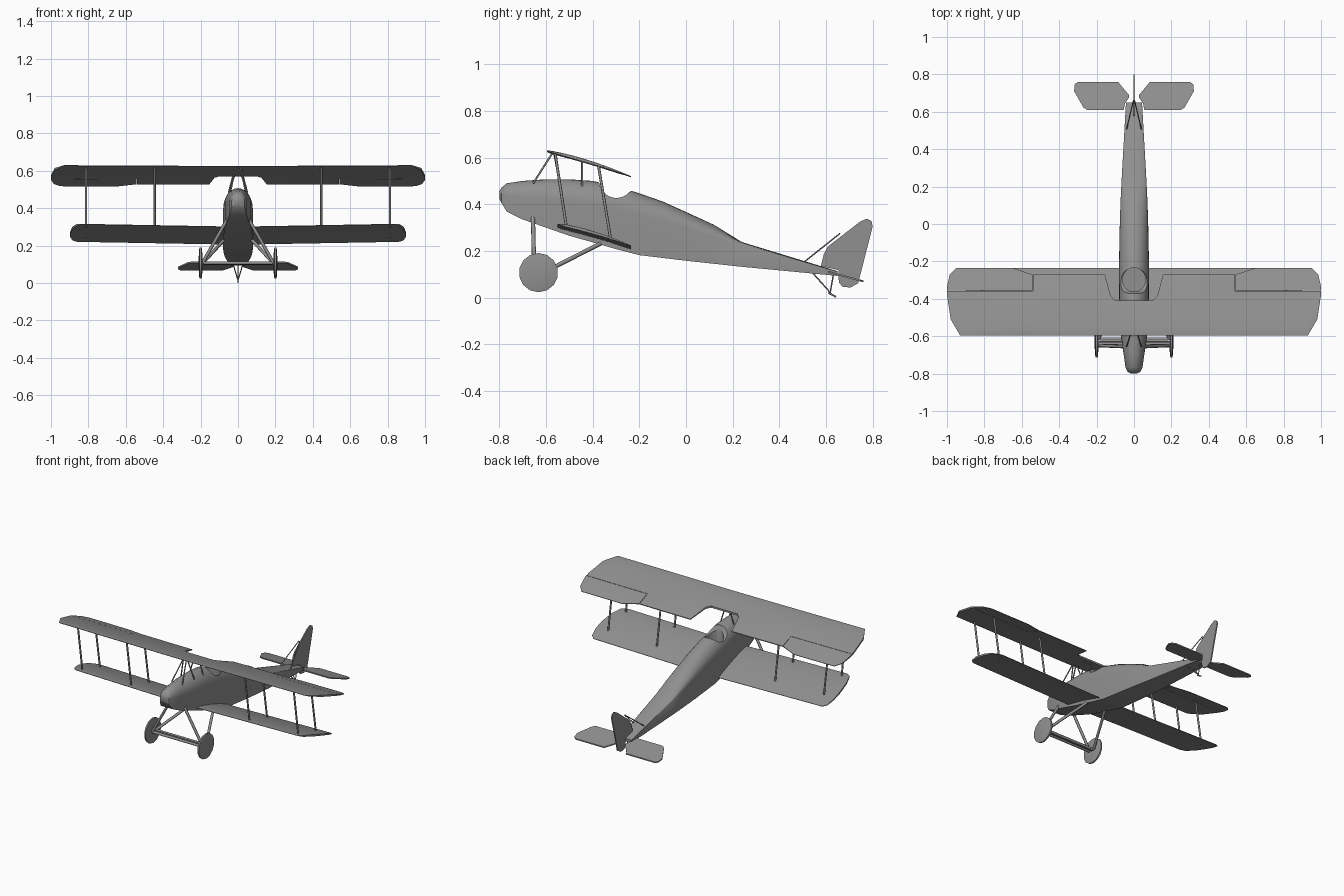
import bpy, bmesh, math
from mathutils import Vector

if "Cube" in bpy.data.objects:
    bpy.data.objects.remove(bpy.data.objects["Cube"])

# Dark grey finish shared by every part
grey = bpy.data.materials.new("dark_grey")
grey.diffuse_color = (.28, .28, .28, 1)
grey.use_nodes = True
grey.node_tree.nodes["Principled BSDF"].inputs["Base Color"].default_value = grey.diffuse_color


def finish(name, bm, angle=35):
    bmesh.ops.recalc_face_normals(bm, faces=bm.faces)
    me = bpy.data.meshes.new(name)
    bm.to_mesh(me)
    bm.free()
    me.materials.append(grey)
    ob = bpy.data.objects.new(name, me)
    bpy.context.collection.objects.link(ob)
    bpy.ops.object.select_all(action='DESELECT')
    ob.select_set(True)
    bpy.context.view_layer.objects.active = ob
    bpy.ops.object.shade_smooth_by_angle(angle=math.radians(angle))
    return ob


def loft(bm, rings):
    """Skin closed rings of equal length and cap both ends."""
    vs = [[bm.verts.new(p) for p in r] for r in rings]
    n = len(vs[0])
    for a, b in zip(vs, vs[1:]):
        for i in range(n):
            j = (i + 1) % n
            bm.faces.new((a[i], a[j], b[j], b[i]))
    bm.faces.new(vs[0][::-1])
    bm.faces.new(vs[-1])


def rods(name, segs, mirror=True, sides=8):
    """Round struts (start, end, radius), mirrored over x = 0."""
    bm = bmesh.new()
    for a, b, r in segs:
        for s in ((1, -1) if mirror else (1,)):
            p, q = Vector((a[0] * s, *a[1:])), Vector((b[0] * s, *b[1:]))
            d = (q - p).normalized()
            u = d.orthogonal().normalized()
            v = d.cross(u)
            ts = [2 * math.pi * k / sides for k in range(sides)]
            loft(bm, [[c + (u * math.cos(t) + v * math.sin(t)) * r for t in ts] for c in (p, q)])
    return finish(name, bm, 50)


def wing(name, stations, lead, trail, dihedral, camber=0.008, thick=0.009):
    """Cambered wing from (x, y_lead, y_trail) stations; lead/trail are (y, z)."""
    def section(x, ya, yb, n=9):
        up, low = [], []
        for k in range(n + 1):
            y = ya + (yb - ya) * (k / n) ** 1.3
            u = min(max((y - lead[0]) / (trail[0] - lead[0]), 0), 1)
            z = lead[1] + (trail[1] - lead[1]) * u + camber * 4 * u * (1 - u) + dihedral * abs(x)
            h = thick * (0.15 + 1.5 * math.sqrt(u) * (1 - u))
            up.append((x, y, z + h))
            low.append((x, y, z - h))
        return up + low[::-1]
    bm = bmesh.new()
    loft(bm, [section(*s) for s in stations])
    return finish(name, bm)


def both(half):
    return [(-x, a, b) for x, a, b in half[::-1]] + half


# Fuselage: flat sides and belly, rounded decking (y, half width, bottom, shoulder, top)
hull = [(-.80, .015, .425, .44, .455), (-.79, .034, .405, .44, .472), (-.768, .045, .368, .437, .49),
        (-.70, .055, .335, .43, .50), (-.60, .07, .30, .42, .507), (-.50, .076, .265, .41, .507),
        (-.40, .079, .237, .40, .50), (-.30, .08, .208, .378, .478), (-.20, .08, .182, .352, .447),
        (-.10, .078, .17, .327, .412), (0, .076, .158, .30, .367), (.12, .072, .145, .266, .312),
        (.24, .066, .132, .23, .238), (.65, .043, .093, .111, .113)]
bm = bmesh.new()
loft(bm, [[(-w, y, zb), (w, y, zb)] +
          [(w * math.cos(math.pi * k / 14), y, zs + (zt - zs) * math.sin(math.pi * k / 14)) for k in range(15)]
          for y, w, zb, zs, zt in hull])
fuselage = finish("fuselage", bm)

# Cockpit: saddle-shaped opening plus hollow well
ring = [2 * math.pi * k / 32 for k in range(32)]
bm = bmesh.new()
loft(bm, [[(x, -.298 + .075 * math.cos(t), .505 + .078 * math.sin(t)) for t in ring] for x in (-.2, .2)])
saddle = finish("cockpit_saddle_cutter", bm)
bm = bmesh.new()
loft(bm, [[(.061 * math.cos(t), -.298 + .064 * math.sin(t), z) for t in ring] for z in (.3, .6)])
well = finish("cockpit_well_cutter", bm)
bpy.ops.object.select_all(action='DESELECT')
fuselage.select_set(True)
bpy.context.view_layer.objects.active = fuselage
for cutter in (saddle, well):
    cutter.hide_render = True
    mod = fuselage.modifiers.new("cut", 'BOOLEAN')
    mod.operation, mod.solver, mod.object = 'DIFFERENCE', 'EXACT', cutter
    bpy.ops.object.modifier_apply(modifier=mod.name)
    bpy.data.objects.remove(cutter)
bpy.ops.object.shade_smooth_by_angle(angle=math.radians(35))

# Upper wing with centre cutout, and separate ailerons
UL, UT = (-.595, .624), (-.235, .514)
wing("upper_wing", both([(.10, -.595, -.41), (.125, -.595, -.385), (.155, -.595, -.27), (.539, -.595, -.27),
                         (.54, -.595, -.358), (.93, -.595, -.358), (.98, -.51, -.358), (1, -.38, -.358)]),
     UL, UT, .005)
for side, s in (("right", 1), ("left", -1)):
    wing(side + "_aileron", [(x * s, a, b) for x, a, b in
         [(.542, -.356, -.27), (.65, -.356, -.235), (.95, -.356, -.235), (.985, -.356, -.27), (1, -.356, -.335)]],
         UL, UT, .005)

# Lower wing
wing("lower_wing", both([(.02, -.55, -.235), (.83, -.55, -.235), (.86, -.53, -.235), (.885, -.46, -.255),
                         (.897, -.37, -.31)]), (-.55, .30), (-.235, .206), .018)

# Struts between the wings, and above the fuselage
rods("wing_struts", [s for x in (.445, .812) for s in
                     (((x, -.56, .615), (x, -.512, .30), .006), ((x, -.375, .565), (x, -.322, .245), .006))])
rods("centre_struts", [((.012, -.572, .62), (.04, -.655, .49), .004),
                       ((.015, -.565, .618), (.05, -.54, .485), .004),
                       ((.015, -.445, .588), (.05, -.445, .475), .004)])

# Undercarriage legs and axle
rods("undercarriage_legs", [((.055, -.656, .345), (.19, -.65, .107), .009),
                            ((.07, -.36, .235), (.19, -.615, .105), .009)])
rods("axle", [((-.2, -.632, .107), (.2, -.632, .107), .006),
              ((-.185, -.65, .107), (.185, -.65, .107), .009),
              ((-.185, -.615, .105), (.185, -.615, .105), .009)], mirror=False)

# Disc wheels
for side, cx in (("right", .2), ("left", -.2)):
    bm = bmesh.new()
    ts = [2 * math.pi * (k + .5) / 14 for k in range(14)]
    loft(bm, [[(cx + dx, -.632 + r * math.cos(t), .107 + r * math.sin(t)) for t in ts]
              for dx, r in ((-.011, .018), (-.008, .07), (-.005, .084), (.005, .084), (.008, .07), (.011, .018))])
    finish(side + "_wheel", bm)

# Tailplane halves: thin sloping plates
tail = [(.027, .69), (.085, .76), (.30, .76), (.318, .745), (.32, .71), (.27, .622), (.25, .61), (.055, .61),
        (.048, .645), (.027, .675)]
for side, s in (("right", 1), ("left", -1)):
    bm = bmesh.new()
    loft(bm, [[(x * s, y, .113 - .27 * (y - .6) + d) for x, y in tail] for d in (-.004, .004)])
    finish(side + "_tailplane", bm)

# Fin and rudder
fin = [(.607, .218), (.745, .325), (.775, .338), (.795, .328), (.8, .305), (.738, .062), (.705, .043), (.67, .047),
       (.655, .065), (.653, .118), (.578, .135), (.59, .185)]
bm = bmesh.new()
loft(bm, [[(x, y, z) for y, z in fin] for x in (-.004, .004)])
finish("fin_and_rudder", bm)

# Fin braces and tail skid
rods("fin_braces", [((.04, .505, .152), (.003, .66, .275), .003)])
rods("skid_braces", [((.04, .505, .148), (.002, .62, .02), .003)])
rods("tail_skid", [((0, .632, .1), (0, .617, .018), .003), ((0, .61, .021), (0, .643, .003), .004)], mirror=False)
